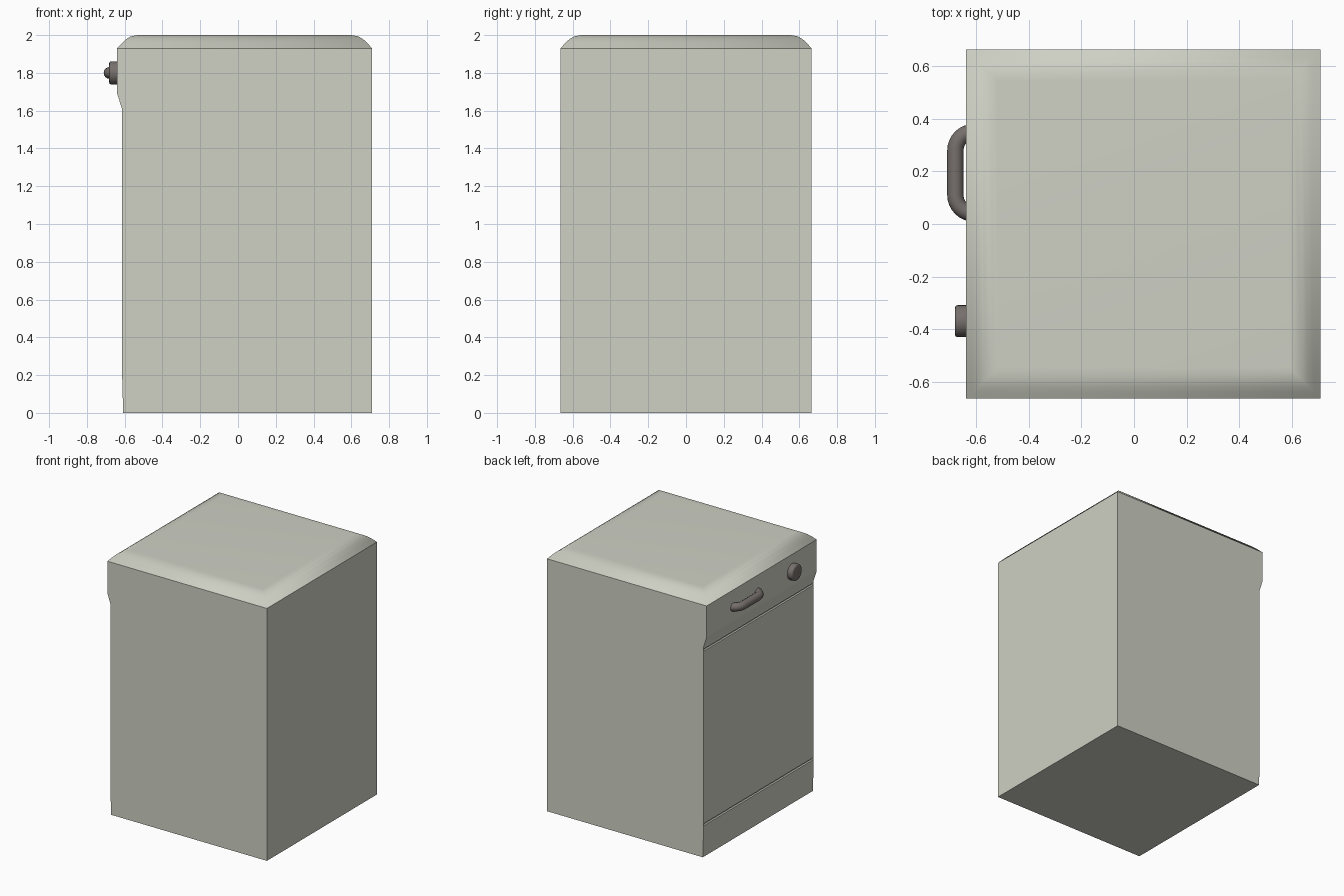
import bpy, bmesh, math

if "Cube" in bpy.data.objects:
    bpy.data.objects.remove(bpy.data.objects["Cube"])

def material(name, rgb):
    m = bpy.data.materials.new(name)
    m.diffuse_color = (*rgb, 1)
    m.use_nodes = True
    m.node_tree.nodes["Principled BSDF"].inputs["Base Color"].default_value = m.diffuse_color
    return m

enamel = material("pale grey enamel", (0.62, 0.63, 0.55))
dark = material("dark warm grey", (0.18, 0.16, 0.15))
HALF_W = 0.665

def add_object(name, bm, mat):
    bmesh.ops.recalc_face_normals(bm, faces=bm.faces)
    me = bpy.data.meshes.new(name)
    bm.to_mesh(me)
    bm.free()
    me.materials.append(mat)
    ob = bpy.data.objects.new(name, me)
    bpy.context.collection.objects.link(ob)
    return ob

def smooth(ob, angle):
    bpy.ops.object.select_all(action='DESELECT')
    ob.select_set(True)
    bpy.context.view_layer.objects.active = ob
    bpy.ops.object.shade_smooth_by_angle(angle=math.radians(angle))

def extrude_y(name, profile, half, mat):
    bm = bmesh.new()
    a = [bm.verts.new((x, -half, z)) for x, z in profile]
    b = [bm.verts.new((x, half, z)) for x, z in profile]
    bm.faces.new(a)
    bm.faces.new(b)
    for i in range(len(a)):
        j = (i + 1) % len(a)
        bm.faces.new((a[i], a[j], b[j], b[i]))
    return add_object(name, bm, mat)

# Cabinet with overhanging control panel on the -x side
cabinet = extrude_y("cabinet", [(-0.608, 0), (-0.614, 0.22), (-0.614, 1.61), (-0.64, 1.69),
                                (-0.64, 1.93), (0.71, 1.93), (0.71, 0)], HALF_W, enamel)

# Door seams cut above and below the door
for name, z in (("lower_seam_cutter", 0.25), ("upper_seam_cutter", 1.585)):
    cutter = extrude_y(name, [(-0.7, z - 0.008), (-0.7, z + 0.008),
                              (-0.6, z + 0.008), (-0.6, z - 0.008)], HALF_W - 0.003, enamel)
    cutter.hide_render = True
    cutter.hide_set(True)
    mod = cabinet.modifiers.new(name, 'BOOLEAN')
    mod.object = cutter
    mod.operation = 'DIFFERENCE'
    mod.solver = 'EXACT'

# Rounded worktop: stacked rectangles shrinking towards the top
bm = bmesh.new()
rings = []
for inset, z in ((0, 1.93), (0.025, 1.957), (0.047, 1.978), (0.07, 1.992), (0.1, 1.999), (0.12, 2.0)):
    x0, x1, y = -0.64 + inset, 0.71 - inset, HALF_W - inset
    rings.append([bm.verts.new(p) for p in ((x0, -y, z), (x1, -y, z), (x1, y, z), (x0, y, z))])
for lo, hi in zip(rings, rings[1:]):
    for i in range(4):
        j = (i + 1) % 4
        bm.faces.new((lo[i], lo[j], hi[j], hi[i]))
bm.faces.new(rings[-1])
smooth(add_object("worktop", bm, enamel), 65)

# Handle: round tube swept along a path with curved ends
R, r, SIDES, Z = 0.07, 0.031, 16, 1.8
path = []
for cy, start in ((0.11, -90), (0.28, 0)):
    for k in range(9):
        a = math.radians(start + 90 * k / 8)
        path.append((-0.61 - R * math.cos(a), cy + R * math.sin(a), a))
bm = bmesh.new()
rings = []
for x, y, a in path:
    ring = []
    for s in range(SIDES):
        t = 2 * math.pi * s / SIDES
        d = r * math.cos(t)
        ring.append(bm.verts.new((x - d * math.cos(a), y + d * math.sin(a), Z + r * math.sin(t))))
    rings.append(ring)
for p, q in zip(rings, rings[1:]):
    for i in range(SIDES):
        j = (i + 1) % SIDES
        bm.faces.new((p[i], p[j], q[j], q[i]))
bm.faces.new(rings[0])
bm.faces.new(rings[-1])
smooth(add_object("handle", bm, dark), 40)

# Dial knob with a softened outer rim
bm = bmesh.new()
rings = []
for x, rad in ((-0.63, 0.061), (-0.672, 0.061), (-0.679, 0.058), (-0.682, 0.051)):
    rings.append([bm.verts.new((x, -0.37 + rad * math.cos(2 * math.pi * s / 24),
                                Z + rad * math.sin(2 * math.pi * s / 24))) for s in range(24)])
for p, q in zip(rings, rings[1:]):
    for i in range(24):
        j = (i + 1) % 24
        bm.faces.new((p[i], p[j], q[j], q[i]))
bm.faces.new(rings[0])
bm.faces.new(rings[-1])
smooth(add_object("knob", bm, dark), 50)
